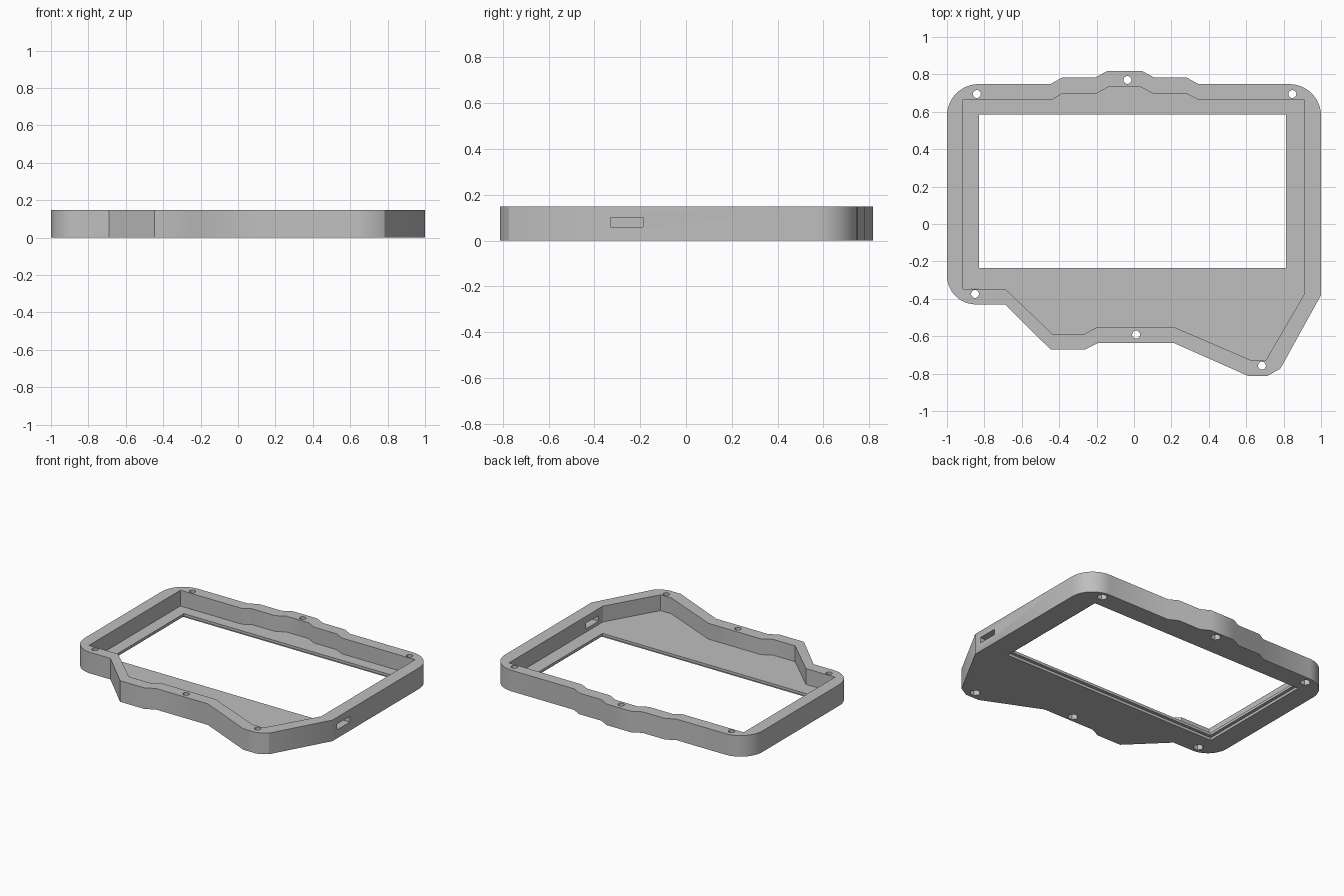
import bpy
import bmesh
from math import cos, sin, tau, tan
from mathutils import Vector

if "Cube" in bpy.data.objects:
    bpy.data.objects.remove(bpy.data.objects["Cube"], do_unlink=True)

HEIGHT = 0.148
FLOOR = 0.037
OVER = 0.02  # how far cutters reach past the surface


def make_prism(name, points, bottom, top):
    """Extrude a flat outline between two heights."""
    bm = bmesh.new()
    face = bm.faces.new([bm.verts.new((x, y, bottom)) for x, y in points])
    result = bmesh.ops.extrude_face_region(bm, geom=[face])
    moved = [v for v in result["geom"] if isinstance(v, bmesh.types.BMVert)]
    bmesh.ops.translate(bm, verts=moved, vec=(0, 0, top - bottom))
    bmesh.ops.recalc_face_normals(bm, faces=bm.faces)
    mesh = bpy.data.meshes.new(name)
    bm.to_mesh(mesh)
    bm.free()
    obj = bpy.data.objects.new(name, mesh)
    bpy.context.collection.objects.link(obj)
    return obj


def rounded(points, steps=12):
    """Replace each (x, y, radius) point with a right-angle corner arc."""
    out = []
    for i, point in enumerate(points):
        if len(point) == 2:
            out.append(point)
            continue
        corner, radius = Vector(point[:2]), point[2]
        before = (Vector(points[i - 1][:2]) - corner).normalized()
        after = (Vector(points[(i + 1) % len(points)][:2]) - corner).normalized()
        centre = corner + (before + after) * radius
        for k in range(steps + 1):
            a = tau / 4 * k / steps
            out.append(tuple(centre - radius * (after * cos(a) + before * sin(a))))
    return out


def rectangle(x0, x1, y0, y1):
    return [(x0, y0), (x1, y0), (x1, y1), (x0, y1)]


def polygon(x, y, radius, sides):
    return [(x + radius * cos(tau * k / sides), y + radius * sin(tau * k / sides))
            for k in range(sides)]


def cut(body, cutter):
    """Subtract a cutter, bake the result and remove the cutter."""
    cutter.hide_render = True
    mod = body.modifiers.new("cut", "BOOLEAN")
    mod.operation = "DIFFERENCE"
    mod.solver = "EXACT"
    mod.object = cutter
    bpy.context.view_layer.update()
    graph = bpy.context.evaluated_depsgraph_get()
    baked = bpy.data.meshes.new_from_object(body.evaluated_get(graph))
    body.modifiers.clear()
    body.data = baked
    bpy.data.objects.remove(cutter, do_unlink=True)


# Outer outline, anticlockwise from the left front corner
outer = rounded([
    (-1, -.43, .155), (-.69, -.43), (-.447, -.67), (-.26, -.67), (-.19, -.635),
    (.21, -.635), (.61, -.812), (.714, -.812), (.783, -.773), (1, -.38),
    (1, .748, .17), (.345, .748), (.283, .782), (.11, .782), (.045, .817),
    (-.145, .817), (-.21, .782), (-.386, .782), (-.447, .748), (-1, .748, .17)])

# Cavity outline with square corners
inner = [
    (-.914, -.348), (-.687, -.348), (-.436, -.588), (-.265, -.588), (-.195, -.55),
    (.211, -.55), (.623, -.727), (.706, -.727), (.909, -.377), (.909, .666),
    (.34, .666), (.277, .698), (.1, .698), (.035, .733), (-.136, .733),
    (-.2, .698), (-.382, .698), (-.436, .666), (-.914, .666)]

case = make_prism("case_frame", outer, 0, HEIGHT)
cut(case, make_prism("cavity_cutter", inner, FLOOR, HEIGHT + OVER))

# Window with a shallow rebate on the underside
left, right, front, back = -.83, .813, -.234, .585
lip = .022
cut(case, make_prism("window_cutter", rectangle(left, right, front, back),
                     -OVER, FLOOR + OVER))
cut(case, make_prism("rebate_cutter",
                     rectangle(left - lip, right + lip, front - lip, back + lip),
                     -OVER, FLOOR / 2))

# Screw holes with hexagonal nut pockets underneath
for x, y in [(-.84, .695), (.847, .695), (-.035, .77),
             (-.85, -.374), (.011, -.591), (.684, -.757)]:
    cut(case, make_prism("hole_cutter", polygon(x, y, .021, 20), -OVER, HEIGHT + OVER))
    cut(case, make_prism("nut_cutter", polygon(x, y, .034, 6), -OVER, FLOOR))

# Port slot through the wall on the +x side
cut(case, make_prism("slot_cutter", rectangle(.86, 1.1, -.33, -.187), .06, .1))

# Single grey finish
grey = bpy.data.materials.new("plain_grey")
colour = (.52, .52, .52, 1)
grey.use_nodes = True
grey.diffuse_color = colour
grey.node_tree.nodes["Principled BSDF"].inputs["Base Color"].default_value = colour
case.data.materials.clear()
case.data.materials.append(grey)

# Smooth shading on the round corners and gentle bends
bpy.ops.object.select_all(action="DESELECT")
case.select_set(True)
bpy.context.view_layer.objects.active = case
bpy.ops.object.shade_smooth_by_angle()
